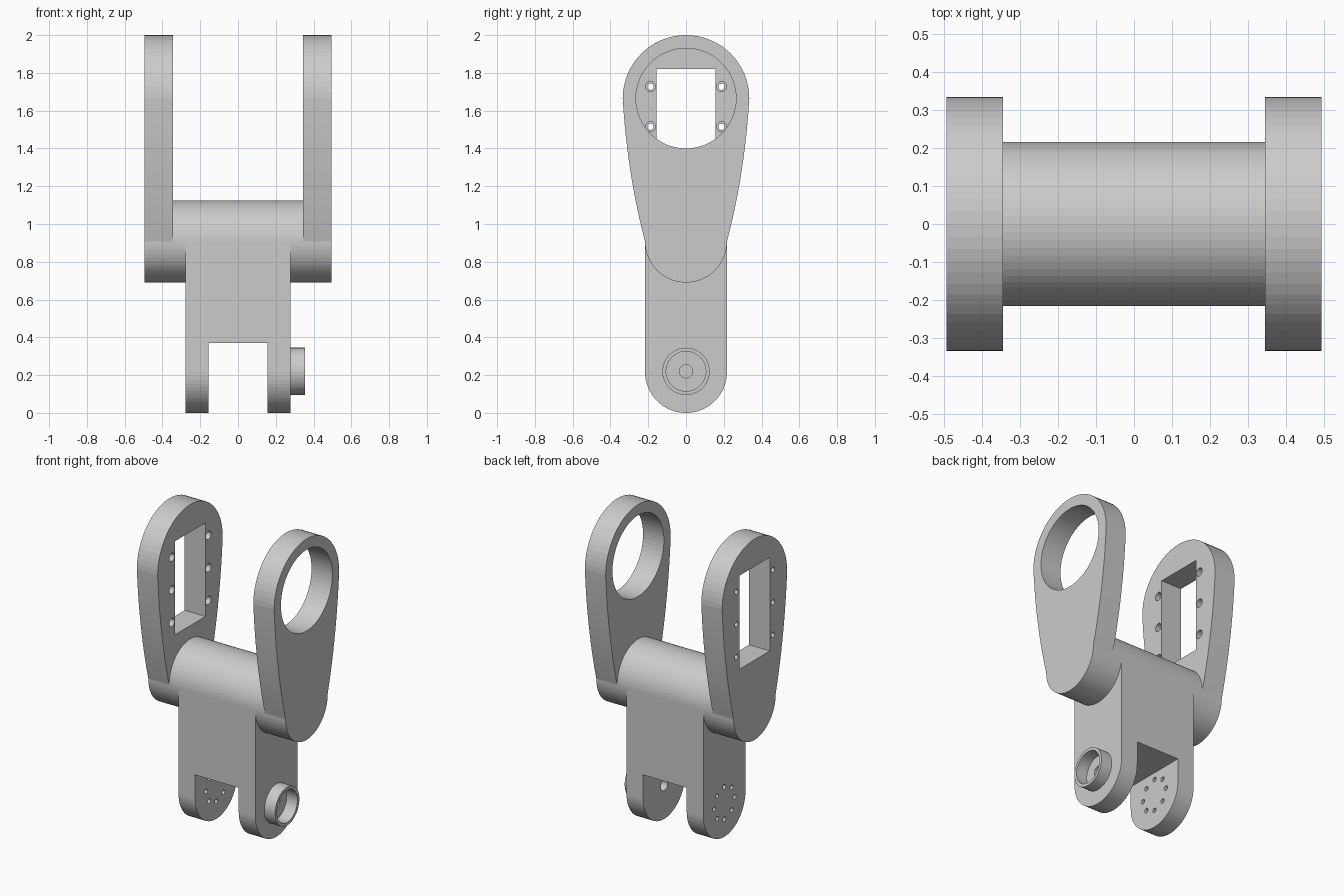
import bpy, bmesh, math

if "Cube" in bpy.data.objects:
    bpy.data.objects.remove(bpy.data.objects["Cube"])

R = 0.217          # radius of leg ends and hub
HUB_Z = 0.907      # hub axis height
EYE_Z = 1.665      # arm eye centre height


def arc(cy, cz, r, a0, a1, n):
    """Points (y, z) along an arc, angles in degrees, both ends included."""
    return [(cy + r * math.cos(math.radians(a0 + (a1 - a0) * i / n)),
             cz + r * math.sin(math.radians(a0 + (a1 - a0) * i / n))) for i in range(n + 1)]


def circle(cy, cz, r, n=64):
    return arc(cy, cz, r, 0, 360, n)[:-1]


def rect(y0, y1, z0, z1):
    return [(y0, z0), (y1, z0), (y1, z1), (y0, z1)]


def extrude(name, profile, x0, x1):
    """Solid made by sweeping a (y, z) profile from x0 to x1."""
    bm = bmesh.new()
    face = bm.faces.new([bm.verts.new((x0, y, z)) for y, z in profile])
    ext = bmesh.ops.extrude_face_region(bm, geom=[face])
    verts = [v for v in ext["geom"] if isinstance(v, bmesh.types.BMVert)]
    bmesh.ops.translate(bm, verts=verts, vec=(x1 - x0, 0, 0))
    bmesh.ops.recalc_face_normals(bm, faces=bm.faces)
    mesh = bpy.data.meshes.new(name)
    bm.to_mesh(mesh)
    bm.free()
    obj = bpy.data.objects.new(name, mesh)
    bpy.context.collection.objects.link(obj)
    return obj


def cut(target, profile, x0, x1):
    """Subtract a swept profile from the target and discard the cutter."""
    cutter = extrude("cutter", profile, x0, x1)
    cutter.hide_render = True
    mod = target.modifiers.new("cut", "BOOLEAN")
    mod.operation, mod.solver, mod.object = "DIFFERENCE", "EXACT", cutter
    bpy.context.view_layer.objects.active = target
    bpy.ops.object.modifier_apply(modifier=mod.name)
    bpy.data.objects.remove(cutter)


# Central fork body: rounded at both ends, slotted at the bottom
body = extrude("fork_body", arc(0, HUB_Z, R, 0, 180, 32) + arc(0, R, R, 180, 360, 32), -0.277, 0.277)
cut(body, rect(-0.4, 0.4, -0.1, 0.37), -0.157, 0.157)

# Bolt circle in the left leg, pivot hole in the right leg
for i in range(8):
    a = math.radians(45 * i)
    cut(body, circle(0.105 * math.cos(a), 0.22 + 0.105 * math.sin(a), 0.015, 20), -0.35, -0.1)
cut(body, circle(0, 0.22, 0.035, 32), 0.1, 0.4)

# Pivot boss ring on the right leg
boss = extrude("pivot_boss", circle(0, 0.22, 0.125), 0.277, 0.355)
cut(boss, circle(0, 0.22, 0.105), 0.2, 0.4)

# Hub collars joining body and arms
for side, name in ((-1, "left_hub_collar"), (1, "right_hub_collar")):
    extrude(name, circle(0, HUB_Z, R), side * 0.277, side * 0.345)

# Arm outline: big round top, gently bowed sides, small round bottom
bow = []
for i in range(1, 12):
    t = i / 12
    bow.append(((1 - t) ** 2 * 0.335 + 2 * t * (1 - t) * 0.312 + t * t * R,
                (1 - t) ** 2 * EYE_Z + 2 * t * (1 - t) * 1.27 + t * t * HUB_Z))
outline = (arc(0, EYE_Z, 0.335, 0, 180, 32) + [(-y, z) for y, z in bow]
           + arc(0, HUB_Z, R, 180, 360, 32) + bow[::-1])

# Right arm with round eye
right_arm = extrude("right_arm", outline, 0.345, 0.495)
cut(right_arm, circle(0, EYE_Z, 0.265), 0.2, 0.6)

# Left arm with motor window and counterbored screw holes
left_arm = extrude("left_arm", outline, -0.495, -0.345)
cut(left_arm, rect(-0.157, 0.157, 1.21, 1.82), -0.6, -0.2)
for y in (-0.188, 0.188):
    for z in (1.303, 1.515, 1.727):
        cut(left_arm, circle(y, z, 0.027, 24), -0.42, -0.2)
        cut(left_arm, circle(y, z, 0.017, 24), -0.6, -0.3)
